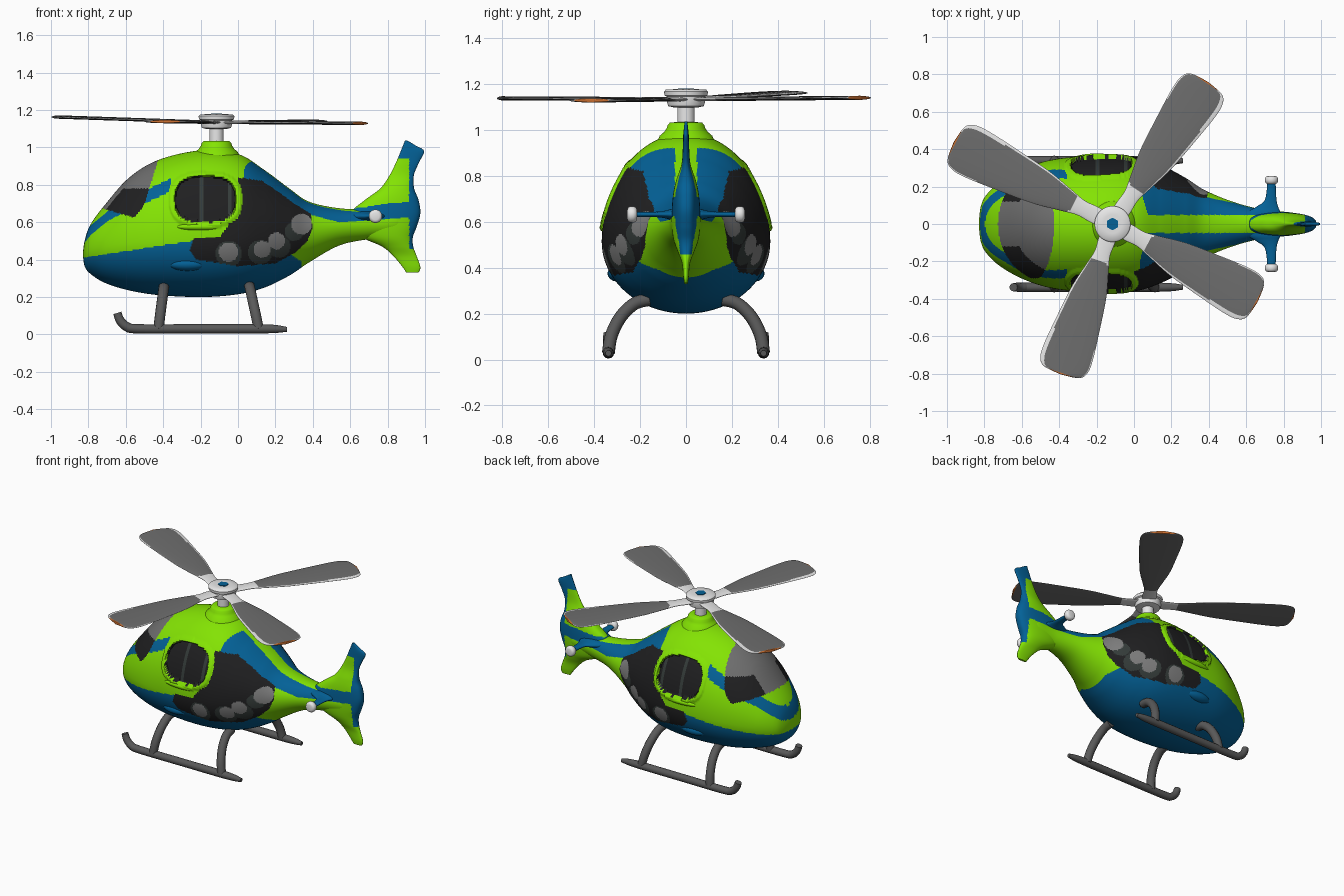
import bpy, bmesh, math

if "Cube" in bpy.data.objects:
    bpy.data.objects.remove(bpy.data.objects["Cube"])

def material(name, r, g, b):
    m = bpy.data.materials.new(name)
    m.diffuse_color = (r, g, b, 1)
    m.use_nodes = True
    m.node_tree.nodes["Principled BSDF"].inputs["Base Color"].default_value = m.diffuse_color
    return m

PAINT = [material("lime green", .23, .77, .001), material("blue", .001, .12, .31),
         material("black glass", .014, .014, .015), material("pale grey", .21, .21, .21),
         material("white", .80, .80, .80), material("blade grey", .155, .155, .155),
         material("skid grey", .10, .10, .10), material("orange", .60, .16, .03),
         material("dark interior", .035, .045, .042)]
GREEN, BLUE, BLACK, PALE, WHITE, BLADE, SKID, ORANGE, INTERIOR = range(9)

def smooth_rows(keys, step):
    """Catmull-Rom through rows of numbers, finer where the first column spreads."""
    out, n = [], len(keys)
    for i in range(n - 1):
        a, b, c, d = keys[max(i - 1, 0)], keys[i], keys[i + 1], keys[min(i + 2, n - 1)]
        k = max(5, round(abs(c[0] - b[0]) / step))
        for j in range(k):
            t = j / k
            out.append([.5 * (2*q + (r - p)*t + (2*p - 5*q + 4*r - s)*t*t + (3*q - p - 3*r + s)*t**3)
                        for p, q, r, s in zip(a, b, c, d)])
    out.append(list(keys[-1]))
    return out

def loft(name, rings, colour, sharp=45):
    """Skin closed rings, cap both ends, colour faces with a constant or a rule."""
    bm = bmesh.new()
    vs = [[bm.verts.new(p) for p in ring] for ring in rings]
    n = len(vs[0])
    for a, b in zip(vs, vs[1:]):
        for i in range(n):
            bm.faces.new((a[i], a[(i + 1) % n], b[(i + 1) % n], b[i]))
    bm.faces.new(vs[0])
    bm.faces.new(vs[-1])
    bmesh.ops.remove_doubles(bm, verts=bm.verts, dist=1e-5)
    bmesh.ops.recalc_face_normals(bm, faces=bm.faces)
    for f in bm.faces:
        f.smooth = True
        f.material_index = colour(f.calc_center_median()) if callable(colour) else colour
    me = bpy.data.meshes.new(name)
    bm.to_mesh(me)
    bm.free()
    for m in PAINT:
        me.materials.append(m)
    me.set_sharp_from_angle(angle=math.radians(sharp))
    ob = bpy.data.objects.new(name, me)
    bpy.context.collection.objects.link(ob)
    return ob

def circle(n):
    return [(math.cos(2 * math.pi * (i + .5) / n), math.sin(2 * math.pi * (i + .5) / n)) for i in range(n)]

def lathe(name, profile, colour, n=40):
    return loft(name, [[(r * c, r * s, z) for c, s in circle(n)] for r, z in profile], colour)

def ellipsoid(name, loc, size, colour):
    arc = [(math.sin(math.pi * i / 16), -math.cos(math.pi * i / 16)) for i in range(17)]
    ob = lathe(name, arc, colour, 28)
    ob.location, ob.scale = loc, size

def tube(name, pts, colour):
    cu = bpy.data.curves.new(name, 'CURVE')
    cu.dimensions, cu.bevel_depth, cu.bevel_resolution, cu.use_fill_caps = '3D', 1, 4, True
    rows = smooth_rows(pts, .05)
    sp = cu.splines.new('POLY')
    sp.points.add(len(rows) - 1)
    for p, (x, y, z, r) in zip(sp.points, rows):
        p.co, p.radius = (x, y, z, 1), r
    cu.materials.append(PAINT[colour])
    bpy.context.collection.objects.link(bpy.data.objects.new(name, cu))

def inside(x, z, poly):
    hit = False
    for (x1, z1), (x2, z2) in zip(poly, poly[1:] + poly[:1]):
        if (z1 > z) != (z2 > z) and x < x1 + (z - z1) * (x2 - x1) / (z2 - z1):
            hit = not hit
    return hit

def line(x, pts):
    for (x1, z1), (x2, z2) in zip(pts, pts[1:]):
        if x <= x2:
            break
    return z1 + (x - x1) * (z2 - z1) / (x2 - x1)

def in_disc(x, z, discs):
    return any((x - a) ** 2 + (z - b) ** 2 < r * r for a, b, r in discs)

# Paint layout, seen from the side
WINDSHIELD = [(-.73, .675), (-.66, .655), (-.545, .62), (-.50, .70), (-.415, .97), (-.8, .97)]
REAR_GLASS = [(0, .84), (.13, .82), (.22, .76), (.30, .70), (.39, .645), (.40, .57), (.37, .50), (.31, .44),
              (.20, .38), (0, .365), (-.22, .40), (-.26, .45), (-.24, .51), (-.10, .52), (-.04, .6), (0, .66)]
SEATS = [(.34, .59, .055), (.205, .50, .045), (.13, .455, .045), (-.05, .44, .052)]
SHADES = [(-.05, .43, .07), (.12, .44, .065), (.22, .47, .06), (.30, .55, .05)]
TAIL_TOP = [(.1, 1.2), (.36, .80), (.45, .70), (.54, .67), (.68, .68), (.80, .70), (1, .715)]
TAIL_LOW = [(.1, .80), (.25, .73), (.39, .64), (.54, .60), (.73, .61), (1, .635)]
NOSE_STRIPE = [(-.84, .49), (-.79, .555), (-.70, .63), (-.54, .715), (-.36, .80)]

def window(x, z):
    return abs((x + .175) / .163) ** 2.7 + abs((z - .722) / .124) ** 2.7

def body_paint(c):
    x, y, z = c.x, abs(c.y), c.z
    if inside(x, z, WINDSHIELD) and y < .29:
        return BLADE if z > .78 or y < .12 else BLACK
    w = window(x, z)
    if w < 1 and y > .1:
        return INTERIOR if abs(x + .195) < .012 or abs(x + .045) < .012 else BLACK
    if w < 1.7:
        return GREEN
    if inside(x, z, REAR_GLASS) and y > .1:
        return PALE if in_disc(x, z, SEATS) else INTERIOR if in_disc(x, z, SHADES) else BLACK
    if x < -.36 and abs(z - line(x, NOSE_STRIPE)) < .026 + .008 * (x > -.6):
        return BLUE
    if x > .03 + .3 * max(0, .2 - y) and y > .048 and line(max(x, .1), TAIL_LOW) < z < line(max(x, .1), TAIL_TOP):
        return BLUE
    if x < .34 and z < min(.41 + (x + .83) * .155, .62 - .68 * x):
        return BLUE
    return GREEN

# Fuselage: x, top, bottom, height of widest point, half width
HULL = [(-.83, .43, .43, .43, 0), (-.82, .50, .365, .44, .09), (-.79, .585, .325, .45, .155),
        (-.71, .695, .275, .47, .23), (-.58, .84, .235, .49, .30), (-.42, .935, .21, .50, .347),
        (-.19, .985, .20, .51, .366), (0, .965, .215, .52, .36), (.14, .88, .25, .53, .317),
        (.275, .78, .315, .54, .247), (.38, .71, .385, .55, .18), (.54, .675, .475, .575, .115),
        (.70, .67, .51, .59, .075), (.85, .68, .53, .605, .06), (.92, .65, .57, .61, .03)]
rings = []
for x, top, low, mid, wide in smooth_rows(HULL, .0055):
    ring = []
    for c, s in circle(240):
        y, z = wide * c, mid + s * (top - mid if s > 0 else mid - low)
        w = window(x, z)
        if abs(c) > .3:      # recessed side window with a raised frame
            y *= .965 if w < .97 else 1.03 if w < 1.55 else 1
        ring.append((x, y, z))
    rings.append(ring)
loft("fuselage", rings, body_paint, 60)

# Tail fin: height, front, back, half thickness
def fin_paint(c):
    if c.z > .94 or (c.x > .915 and c.z > .46):
        return BLUE
    return BLUE if line(c.x, TAIL_LOW) < c.z < line(c.x, TAIL_TOP) else GREEN

FIN = [(1.037, .893, .905, .006), (1.01, .882, .95, .009), (.98, .87, .995, .012), (.92, .845, .968, .014),
       (.85, .81, .94, .02), (.78, .76, .942, .043), (.72, .68, .965, .056), (.65, .60, .975, .062),
       (.58, .60, .957, .062), (.52, .66, .935, .054), (.47, .77, .937, .036), (.42, .83, .955, .018),
       (.36, .88, .975, .012), (.33, .90, .965, .007)]
loft("tail_fin", [[((a + b) / 2 + (b - a) / 2 * c, t * math.copysign(abs(s) ** .75, s), z) for c, s in circle(90)]
                  for z, a, b, t in smooth_rows(FIN, .006)], fin_paint, 60)

# Tail stabiliser bar with round white end caps
BAR = [(.05, .60, .785, .026), (.09, .65, .772, .017), (.13, .70, .762, .012), (.23, .713, .757, .012)]
bar = [(-y, a, b, t) for y, a, b, t in reversed(BAR)] + BAR
loft("stabiliser", [[((a + b) / 2 + (b - a) / 2 * c, y, .632 + t * s) for c, s in circle(24)]
                    for y, a, b, t in smooth_rows(bar, .02)], BLUE)
for side in (-1, 1):
    cap = lathe("stabiliser_cap", [(.02, -.022), (.031, -.017), (.036, -.006), (.036, .008), (.03, .018), (.02, .021)],
                WHITE, 28)
    cap.location, cap.rotation_euler = (.735, side * .235, .632), (-side * math.pi / 2, 0, 0)

# Rotor mast and hub
HX = -.115
for name, profile, colour in (
        ("mast_base", [(.13, .94), (.115, .975), (.095, .992), (.085, 1.007), (.08, 1.022), (.07, 1.033), (.03, 1.035)], GREEN),
        ("mast", [(.038, 1.0), (.038, 1.12)], WHITE),
        ("rotor_hub", [(.05, 1.098), (.078, 1.104), (.084, 1.125), (.084, 1.145), (.094, 1.15), (.096, 1.168),
                       (.088, 1.176), (.05, 1.178)], WHITE)):
    lathe(name, profile, colour).location.x = HX
lathe("hub_bolt", [(.034, 1.17), (.034, 1.182)], BLUE, 6).location.x = HX

# Rotor blades: distance along blade, half width
BLADE_KEYS = [(.05, .045), (.12, .046), (.2, .044), (.3, .065), (.45, .097), (.65, .12), (.85, .138),
              (.94, .133), (.985, .10), (1, .01)]
for angle, length, tilt in ((56.2, .915, .007), (152.8, .955, .03), (251, .85, .005), (331.8, .88, -.006)):
    rows = smooth_rows(BLADE_KEYS, .012)

    def blade_paint(c):
        u = c.x / length
        half = next(h for r, h in rows if r >= min(u, 1))
        if u > .99 and abs(c.y) < .09:
            return ORANGE
        if c.z < 0:
            return BLADE if u > .2 else WHITE
        return BLADE if u > .24 and -.86 * half < c.y < min(.96 * half, (u - .22) * 1.2) else WHITE

    blade = loft("rotor_blade", [[(r * length, h * c, min(.009, h) * s) for c, s in circle(48)]
                                 for r, h in rows], blade_paint, 60)
    blade.location = (HX, 0, 1.134)
    blade.rotation_euler = (0, -tilt, math.radians(angle))

# Landing skids, struts and side steps
for side in (-1, 1):
    tube("skid", [(-.645, side * .338, .115, .022), (-.63, side * .338, .075, .024), (-.595, side * .338, .042, .025),
                  (-.53, side * .338, .03, .025), (-.2, side * .338, .03, .025), (.15, side * .338, .03, .024),
                  (.262, side * .338, .027, .013)], SKID)
    for x, lean in ((-.395, -.03), (.06, .05)):
        tube("skid_strut", [(x + lean * t, side * y, z, .028) for t, y, z in
                            ((0, .16, .262), (.1, .225, .243), (.35, .285, .185), (.7, .325, .105), (1, .338, .03))], SKID)
    ellipsoid("side_step", (-.27, side * .30, .375), (.10, .042, .035), BLUE)
    ellipsoid("door_sill", (-.2, side * .345, .575), (.13, .032, .022), GREEN)
